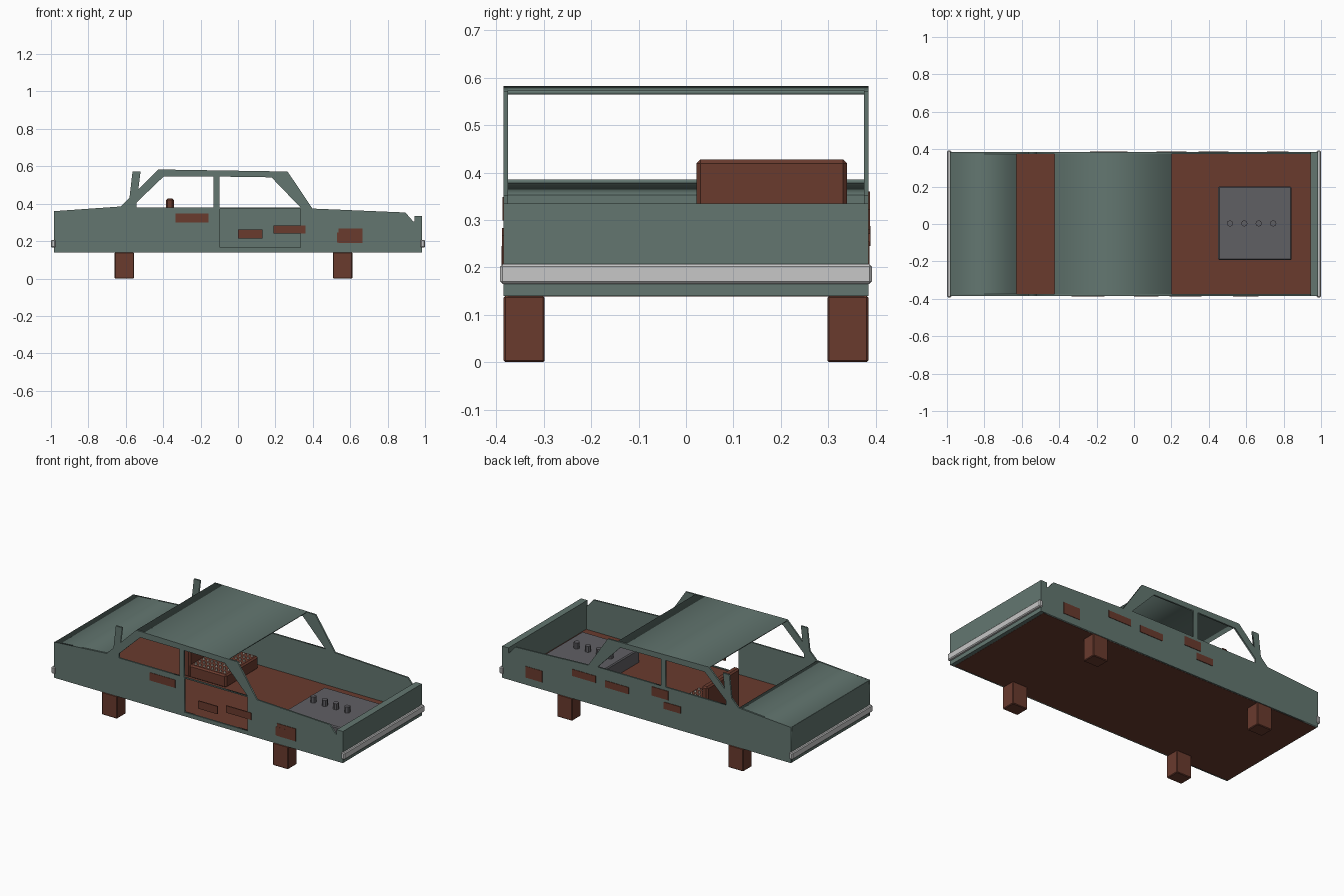
import bpy, bmesh, math

if "Cube" in bpy.data.objects:
    bpy.data.objects.remove(bpy.data.objects["Cube"])


def material(name, rgb):
    m = bpy.data.materials.new(name)
    m.diffuse_color = (*rgb, 1)
    m.use_nodes = True
    m.node_tree.nodes["Principled BSDF"].inputs["Base Color"].default_value = m.diffuse_color
    return m


GREEN = material("faded green paint", (0.125, 0.183, 0.163))
RUST = material("rust", (0.142, 0.043, 0.027))
GREY = material("engine grey", (0.118, 0.115, 0.127))
CHROME = material("dull chrome", (0.57, 0.57, 0.57))
CREAM = material("spring cream", (0.60, 0.53, 0.45))


def box(name, xs, ys, zs, mat, bevel=0):
    """Box given by its ranges, optionally with chamfered edges."""
    bm = bmesh.new()
    bmesh.ops.create_cube(bm, size=1)
    for v in bm.verts:
        v.co = [r[0] + (c + 0.5) * (r[1] - r[0]) for c, r in zip(v.co, (xs, ys, zs))]
    if bevel:
        bmesh.ops.bevel(bm, geom=bm.edges[:], offset=bevel, segments=1, affect='EDGES')
    return finish(name, bm, mat)


def finish(name, bm, mat):
    me = bpy.data.meshes.new(name)
    bm.to_mesh(me)
    bm.free()
    me.materials.append(mat)
    ob = bpy.data.objects.new(name, me)
    bpy.context.collection.objects.link(ob)
    return ob


def profile(name, loops, y, half, mat):
    """Side-view (x, z) outline with holes, extruded along y."""
    cu = bpy.data.curves.new(name, 'CURVE')
    cu.dimensions = '2D'
    cu.fill_mode = 'BOTH'
    cu.extrude = half
    for pts in loops:
        sp = cu.splines.new('POLY')
        sp.points.add(len(pts) - 1)
        for p, (x, z) in zip(sp.points, pts):
            p.co = (x, z, 0, 1)
        sp.use_cyclic_u = True
    cu.materials.append(mat)
    ob = bpy.data.objects.new(name, cu)
    bpy.context.collection.objects.link(ob)
    ob.location.y = y
    ob.rotation_euler.x = math.pi / 2
    bpy.ops.object.select_all(action='DESELECT')
    ob.select_set(True)
    bpy.context.view_layer.objects.active = ob
    bpy.ops.object.convert(target='MESH')


def pegs(name, spots, z, r, h, sides, mat, taper=1.0):
    """Row or grid of small upright pegs."""
    bm = bmesh.new()
    for x, y in spots:
        new = bmesh.ops.create_cone(bm, cap_ends=True, segments=sides,
                                    radius1=r, radius2=r * taper, depth=h)['verts']
        bmesh.ops.translate(bm, verts=new, vec=(x, y, z + h / 2))
    finish(name, bm, mat)


# side walls with broken rear pillar stumps, window holes and a missing front door
outline = [(-0.985, 0.14), (0.945, 0.14), (0.945, 0.305), (0.937, 0.305), (0.895, 0.353),
           (0.398, 0.374), (0.265, 0.572), (-0.425, 0.583), (-0.533, 0.476), (-0.521, 0.572),
           (-0.564, 0.572), (-0.58, 0.433), (-0.628, 0.385), (-0.985, 0.36)]
rear_window = [(-0.543, 0.38), (-0.543, 0.406), (-0.398, 0.545), (-0.131, 0.545), (-0.131, 0.38)]
front_window = [(-0.1, 0.38), (-0.1, 0.545), (0.179, 0.541), (0.334, 0.38)]
door_hole = [(-0.097, 0.165), (-0.097, 0.373), (0.334, 0.373), (0.334, 0.165)]
profile("near_side_wall", [outline, rear_window, front_window, door_hole], -0.38, 0.005, GREEN)
profile("far_side_wall", [outline, rear_window, front_window], 0.38, 0.005, GREEN)

# roof, boot lid, end panels
profile("roof", [[(-0.425, 0.583), (0.2, 0.573), (0.2, 0.565), (-0.425, 0.575)]], 0, 0.3755, GREEN)
profile("boot_lid", [[(-0.983, 0.36), (-0.628, 0.385), (-0.628, 0.377), (-0.983, 0.352)]],
        0, 0.3755, GREEN)
box("rear_panel", (-0.985, -0.975), (-0.376, 0.376), (0.14, 0.358), GREEN)
box("front_panel", (0.943, 0.985), (-0.385, 0.385), (0.14, 0.335), GREEN)

# rusted floor pan and supporting blocks
box("floor_pan", (-0.98, 0.96), (-0.376, 0.376), (0.139, 0.16), RUST)
for x in (-0.608, 0.559):
    for s in (-1, 1):
        box("support_block", (x - 0.052, x + 0.052), sorted((s * 0.298, s * 0.385)),
            (0, 0.14), RUST, 0.004)

# bumpers
for s in (-1, 1):
    box("bumper", sorted((s * 0.976, s * 1.0)), (-0.392, 0.392), (0.165, 0.207), CHROME, 0.005)

# engine block with studs
box("engine_block", (0.45, 0.843), (-0.193, 0.2), (0.155, 0.243), GREY, 0.006)
pegs("engine_studs", [(0.513 + 0.077 * i, 0.003) for i in range(4)], 0.24, 0.017, 0.04, 8, GREY)

# surviving seat with exposed springs
box("seat_back", (-0.385, -0.343), (0.022, 0.34), (0.155, 0.428), RUST, 0.009)
box("seat_cushion", (-0.35, -0.098), (0.022, 0.34), (0.155, 0.235), RUST, 0.009)
pegs("seat_springs", [(-0.32 + 0.028 * i, 0.048 + 0.038 * j) for i in range(8) for j in range(8)],
     0.234, 0.008, 0.012, 6, CREAM, 0.6)

# rust patches: x range, z range per side
near = [(-0.334, -0.158, 0.299, 0.348), (0.0, 0.13, 0.214, 0.262), (0.19, 0.36, 0.24, 0.283),
        (0.537, 0.665, 0.19, 0.267), (0.528, 0.6, 0.192, 0.245)]
far = [(0.71, 0.825, 0.185, 0.255), (0.345, 0.505, 0.28, 0.322), (0.12, 0.28, 0.27, 0.312),
       (-0.15, -0.035, 0.305, 0.36), (-0.235, -0.12, 0.245, 0.287)]
for s, patches in ((-1, near), (1, far)):
    for i, (x0, x1, z0, z1) in enumerate(patches):
        box("rust_patch", (x0, x1), sorted((s * 0.381, s * (0.3875 + 0.0003 * i))), (z0, z1), RUST)
